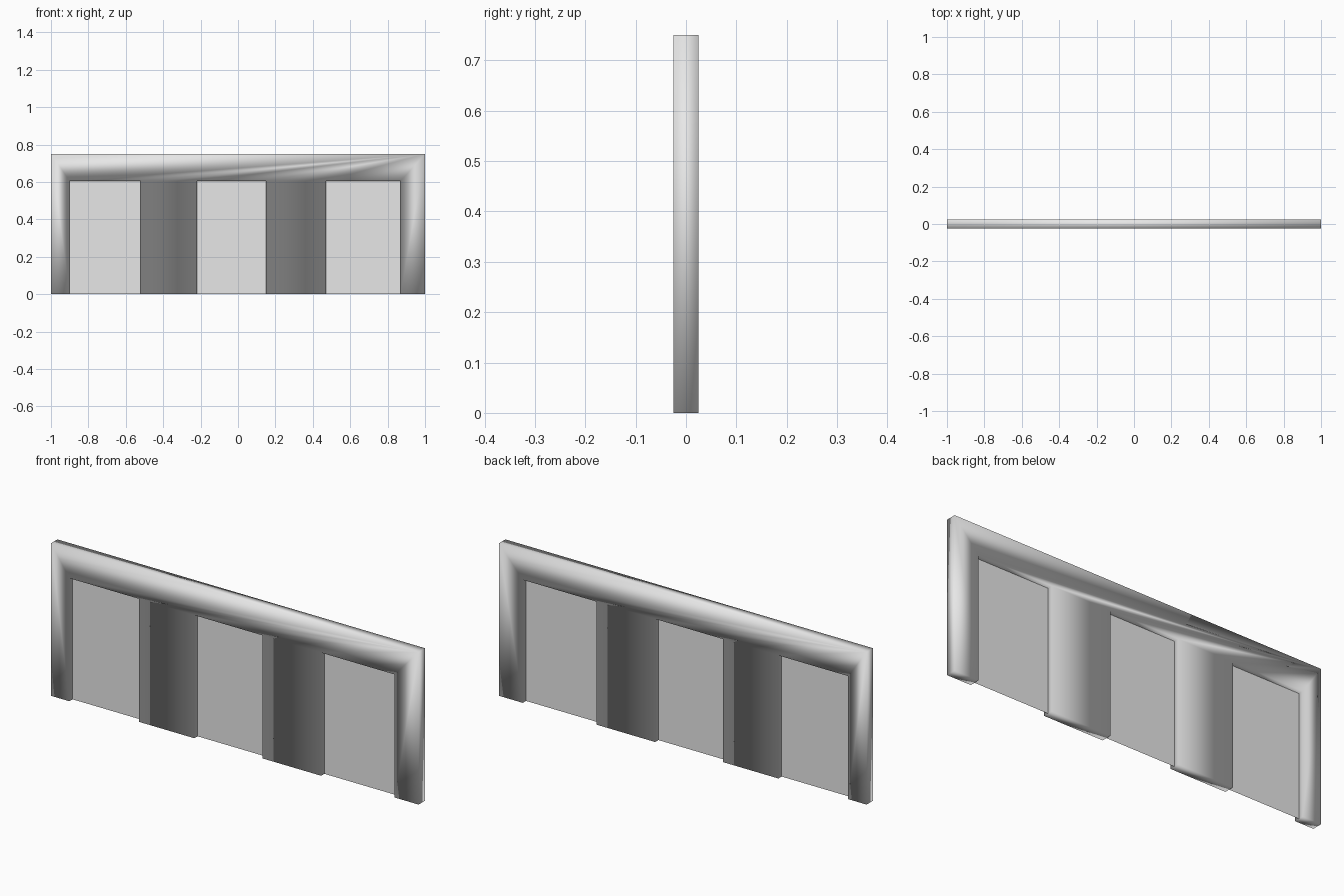
import bpy
import bmesh

HALF_WIDTH, HEIGHT, DEPTH = 1.0, 0.75, 0.05
OPENING_TOP = 0.605
OPENINGS = [(-0.9, -0.52), (-0.22, 0.15), (0.47, 0.87)]

cube = bpy.data.objects.get("Cube")
if cube:
    bpy.data.objects.remove(cube, do_unlink=True)

# One plain grey finish for frame and panes
grey = bpy.data.materials.new("plain_grey")
grey.use_nodes = True
colour = (0.8, 0.8, 0.8, 1.0)
grey.diffuse_color = colour
grey.node_tree.nodes["Principled BSDF"].inputs["Base Color"].default_value = colour


def add_sheet(name, outline, y, depth=0.0, smooth=False):
    """Flat outline in x and z, facing the front, thickened to the back by depth."""
    bm = bmesh.new()
    face = bm.faces.new([bm.verts.new((x, y, z)) for x, z in outline])
    if depth:
        back = bmesh.ops.extrude_face_region(bm, geom=[face], use_keep_orig=True)
        moved = [v for v in back["geom"] if isinstance(v, bmesh.types.BMVert)]
        bmesh.ops.translate(bm, verts=moved, vec=(0, depth, 0))
        bmesh.ops.recalc_face_normals(bm, faces=bm.faces)
    for f in bm.faces:
        f.smooth = smooth
    mesh = bpy.data.meshes.new(name)
    bm.to_mesh(mesh)
    bm.free()
    mesh.materials.append(grey)
    obj = bpy.data.objects.new(name, mesh)
    bpy.context.collection.objects.link(obj)
    return obj


# Frame: a slab with three doorways, softly shaded over its edges
outline = [(-HALF_WIDTH, 0)]
for left, right in OPENINGS:
    outline += [(left, 0), (left, OPENING_TOP), (right, OPENING_TOP), (right, 0)]
outline += [(HALF_WIDTH, 0), (HALF_WIDTH, HEIGHT), (-HALF_WIDTH, HEIGHT)]
add_sheet("wall_frame", outline, -DEPTH / 2, DEPTH, smooth=True)

# Panes: thin sheets set in the middle of the frame
for side, (left, right) in zip(("right", "middle", "left"), OPENINGS):
    pane = [(left, 0), (right, 0), (right, OPENING_TOP), (left, OPENING_TOP)]
    add_sheet(side + "_pane", pane, 0)
